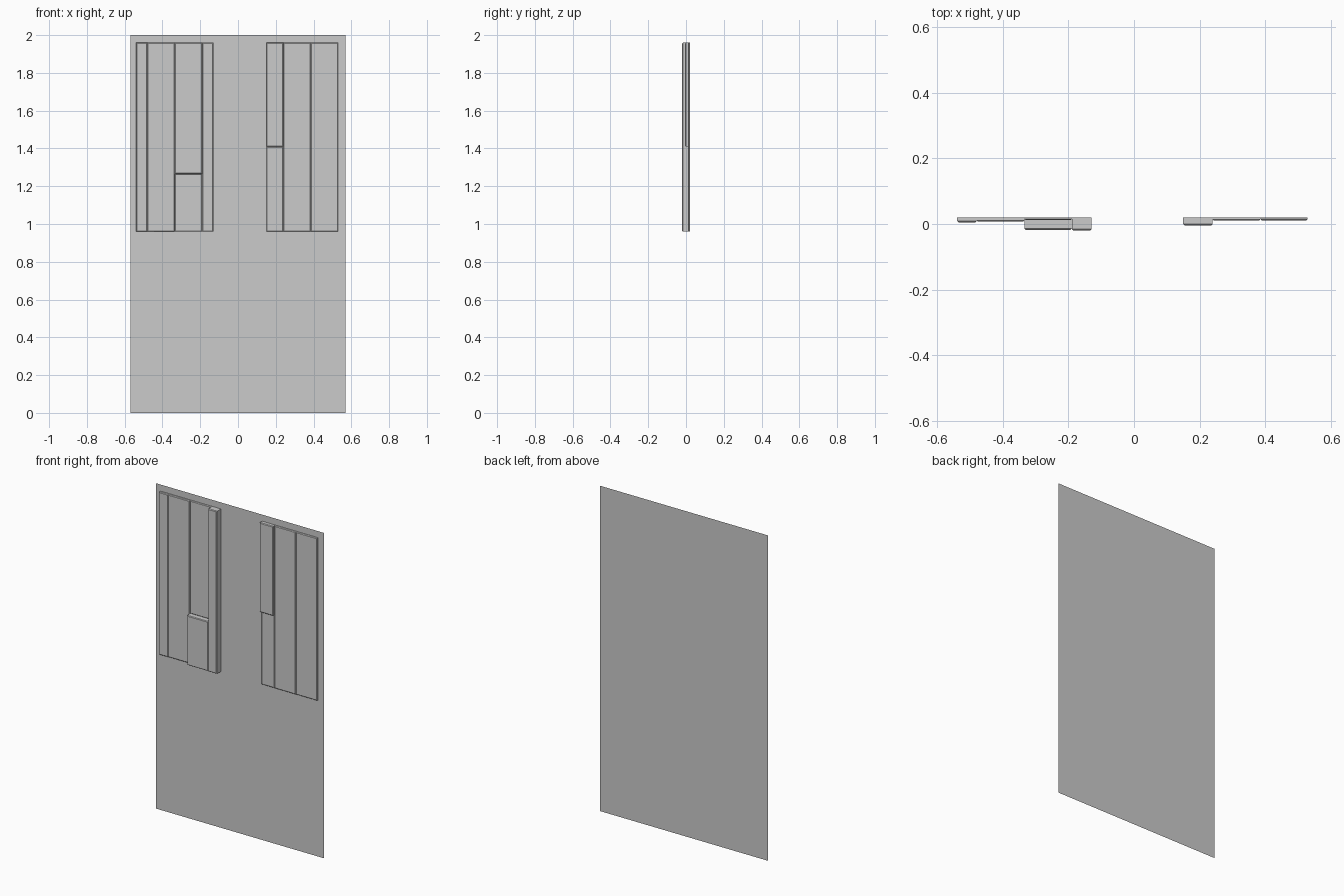
import bpy
import bmesh

cube = bpy.data.objects.get("Cube")
if cube:
    bpy.data.objects.remove(cube, do_unlink=True)

# One plain grey for everything
grey = bpy.data.materials.new("plain grey")
grey.use_nodes = True
colour = (0.6, 0.6, 0.6, 1)
grey.diffuse_color = colour
grey.node_tree.nodes["Principled BSDF"].inputs["Base Color"].default_value = colour

BACK = 0.02
LOW, HIGH = 0.96, 1.96


def finish(name, bm):
    mesh = bpy.data.meshes.new(name)
    bm.to_mesh(mesh)
    bm.free()
    mesh.materials.append(grey)
    obj = bpy.data.objects.new(name, mesh)
    bpy.context.collection.objects.link(obj)
    return obj


def sheet(name, x0, x1, z0, z1, y):
    """Flat upright face looking towards the front."""
    bm = bmesh.new()
    corners = [(x0, y, z0), (x1, y, z0), (x1, y, z1), (x0, y, z1)]
    bm.faces.new([bm.verts.new(c) for c in corners])
    return finish(name, bm)


def board(name, x0, x1, z0, z1, front, chamfer=0.004):
    """Block standing off the backing, with its front edges chamfered."""
    bm = bmesh.new()
    bmesh.ops.create_cube(bm, size=1)
    for v in bm.verts:
        v.co.x = x0 if v.co.x < 0 else x1
        v.co.y = front if v.co.y < 0 else BACK
        v.co.z = z0 if v.co.z < 0 else z1
    rim = [e for e in bm.edges if all(v.co.y < BACK - 0.001 for v in e.verts)]
    bmesh.ops.bevel(bm, geom=rim, offset=chamfer, segments=1, affect='EDGES')
    return finish(name, bm)


# Thin backing sheet
sheet("backing_panel", -0.57, 0.57, 0, 2, BACK)

# Flat strips running down to the floor on each side
sheet("right_lower_strip", -0.54, -0.445, 0.04, LOW, BACK - 0.001)
sheet("left_lower_strip", 0.435, 0.53, 0.04, LOW, BACK - 0.001)

# Boards on the model's right
board("right_outer_board", -0.54, -0.48, LOW, HIGH, 0.005)
board("right_wide_board", -0.48, -0.335, LOW, HIGH, 0.007)
board("right_upper_board", -0.335, -0.19, 1.265, HIGH, 0.012)
board("right_lower_block", -0.335, -0.19, LOW, 1.265, -0.018)
board("right_inner_post", -0.19, -0.13, LOW, HIGH, -0.02)

# Boards on the model's left
board("left_inner_block", 0.15, 0.24, 1.41, HIGH, -0.004)
board("left_inner_board", 0.15, 0.24, LOW, 1.41, 0.011)
board("left_middle_board", 0.24, 0.385, LOW, HIGH, 0.01)
board("left_outer_board", 0.385, 0.53, LOW, HIGH, 0.011)
